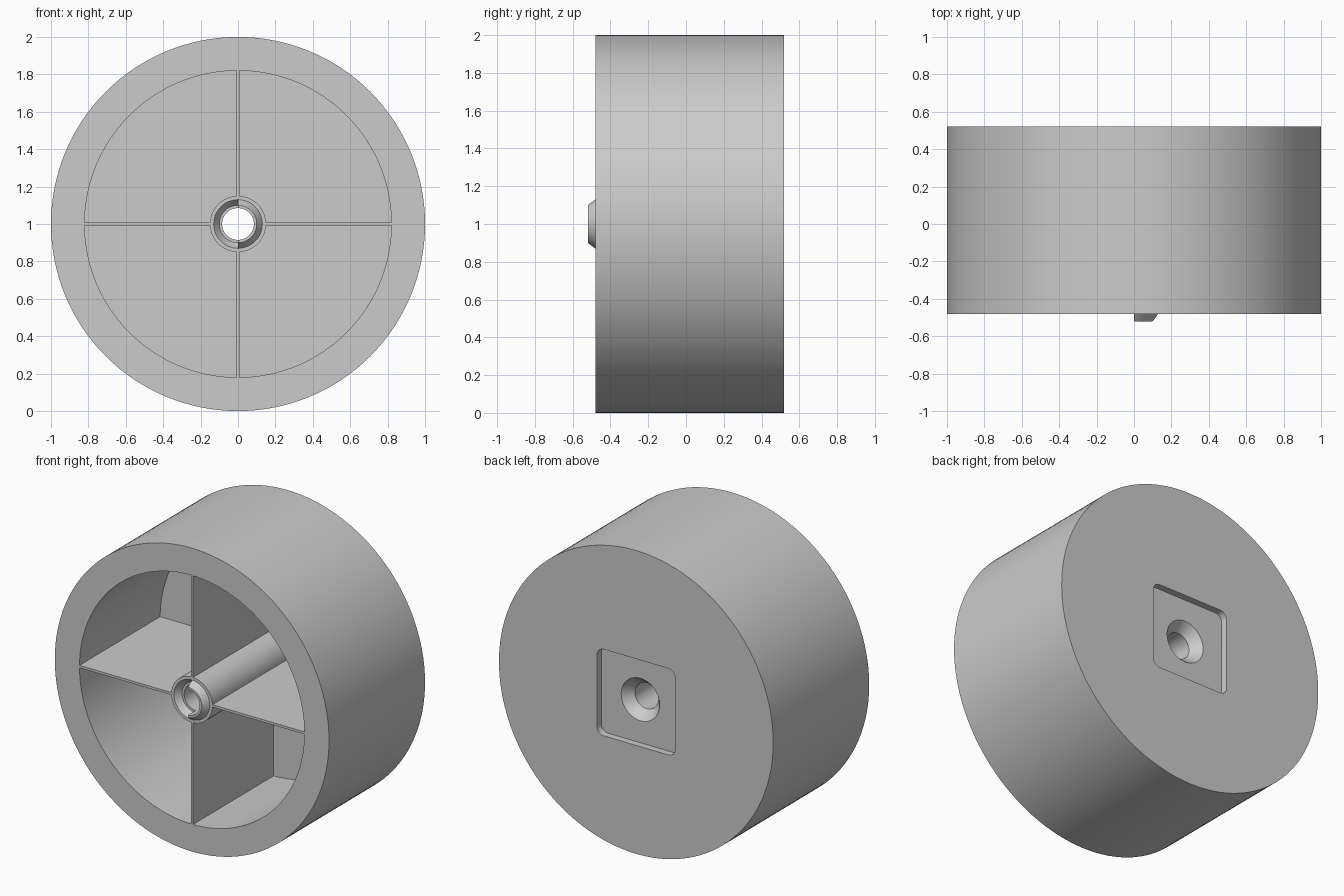
import bpy, bmesh, math

cube = bpy.data.objects.get("Cube")
if cube:
    bpy.data.objects.remove(cube, do_unlink=True)

FRONT, BACK, FLOOR = -0.48, 0.52, 0.36   # y of the rim face, back face, cavity floor
BORE, HUB, INNER = 0.085, 0.15, 0.82     # radii

grey = bpy.data.materials.new("light grey plastic")
grey.use_nodes = True
grey.diffuse_color = (0.6, 0.6, 0.6, 1)
grey.node_tree.nodes["Principled BSDF"].inputs["Base Color"].default_value = (0.6, 0.6, 0.6, 1)


def finish(name, bm):
    bmesh.ops.recalc_face_normals(bm, faces=bm.faces)
    mesh = bpy.data.meshes.new(name)
    bm.to_mesh(mesh)
    bm.free()
    mesh.materials.append(grey)
    ob = bpy.data.objects.new(name, mesh)
    bpy.context.collection.objects.link(ob)
    return ob


def lathe(name, profile, start=0.0, sweep=math.tau, steps=128):
    """Turn a closed (radius, y) profile around the wheel axis."""
    bm = bmesh.new()
    full = sweep > 6
    rings = []
    for i in range(steps if full else steps + 1):
        a = start + sweep * i / steps
        rings.append([bm.verts.new((r * math.cos(a), y, 1 + r * math.sin(a)))
                      for r, y in profile])
    n = len(profile)
    for i in range(steps):
        a, b = rings[i], rings[(i + 1) % len(rings)]
        for j in range(n):
            k = (j + 1) % n
            bm.faces.new((a[j], a[k], b[k], b[j]))
    if not full:
        bm.faces.new(rings[0])
        bm.faces.new(rings[-1])
    return finish(name, bm)


def smooth(ob):
    bpy.ops.object.select_all(action='DESELECT')
    ob.select_set(True)
    bpy.context.view_layer.objects.active = ob
    bpy.ops.object.shade_smooth_by_angle(angle=math.radians(30))


# Rim, back wall and hub with its conical socket, turned as one part
wheel = lathe("wheel_body", [
    (BORE, 0.41), (0.178, BACK), (1, BACK), (1, FRONT), (INNER, FRONT),
    (INNER, FLOOR), (HUB, FLOOR), (HUB, FRONT), (0.13, FRONT),
    (0.10, -0.44), (BORE, -0.44)])

# Rounded square recess in the back wall
bm = bmesh.new()
half, radius = 0.285, 0.05
outline = []
for q in range(4):
    mid = math.radians(45 + 90 * q)
    cx = math.copysign(half - radius, math.cos(mid))
    cz = math.copysign(half - radius, math.sin(mid))
    for s in range(9):
        a = math.radians(90 * q + 90 * s / 8)
        outline.append(bm.verts.new((cx + radius * math.cos(a), 0.475,
                                     1 + cz + radius * math.sin(a))))
face = bm.faces.new(outline)
ext = bmesh.ops.extrude_face_region(bm, geom=[face])
bmesh.ops.translate(bm, vec=(0, 0.2, 0),
                    verts=[v for v in ext["geom"] if isinstance(v, bmesh.types.BMVert)])
cutter = finish("recess_cutter", bm)
cutter.hide_render = True

cut = wheel.modifiers.new("recess", 'BOOLEAN')
cut.operation = 'DIFFERENCE'
cut.solver = 'EXACT'
cut.object = cutter
bpy.context.view_layer.objects.active = wheel
bpy.ops.object.modifier_apply(modifier=cut.name)
bpy.data.objects.remove(cutter, do_unlink=True)
smooth(wheel)

# Half-round coupling cone standing out of the hub on the +x side
cone = lathe("coupling_cone", [
    (BORE, -0.44), (0.10, -0.44), (0.13, FRONT), (0.10, -0.52), (BORE, -0.52)],
    start=-math.pi / 2, sweep=math.pi, steps=64)
smooth(cone)

# Four thin ribs between hub and rim
for name, dx, dz in (("rib_left", 1, 0), ("rib_right", -1, 0),
                     ("rib_top", 0, 1), ("rib_bottom", 0, -1)):
    bm = bmesh.new()
    bmesh.ops.create_cube(bm, size=1)
    mid, length, thick = (HUB + INNER) / 2, INNER - HUB, 0.016
    depth = FLOOR + 0.01 - FRONT
    for v in bm.verts:
        v.co.x = v.co.x * (length if dx else thick) + dx * mid
        v.co.y = v.co.y * depth + FRONT + depth / 2
        v.co.z = v.co.z * (length if dz else thick) + 1 + dz * mid
    finish(name, bm)
